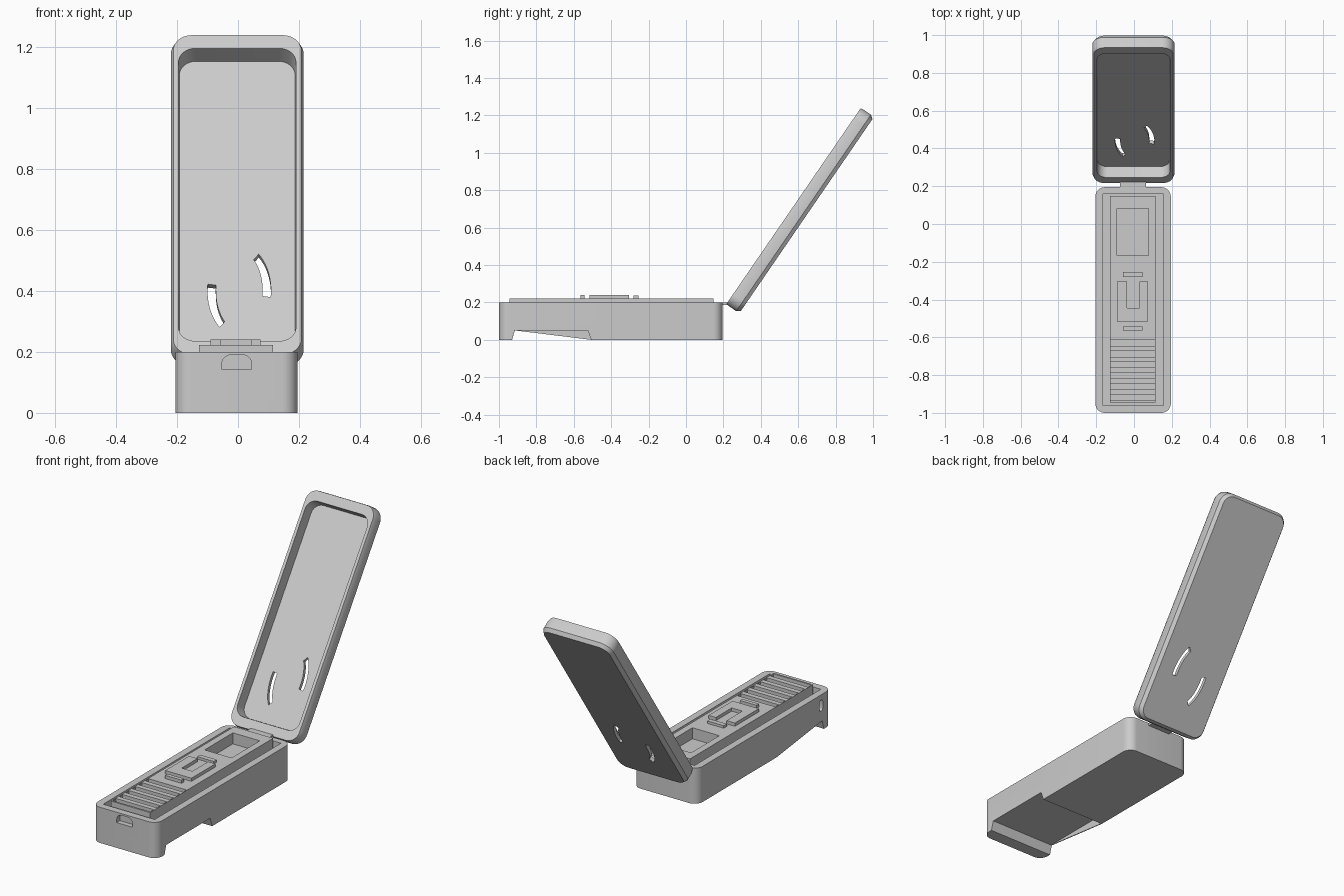
import bpy, bmesh, math

if "Cube" in bpy.data.objects:
    bpy.data.objects.remove(bpy.data.objects["Cube"])

def outline(x0, x1, y0, y1, r, n=8):
    # rounded rectangle, counter-clockwise
    pts = []
    for cx, cy, a in ((x1-r, y1-r, 0), (x0+r, y1-r, 90), (x0+r, y0+r, 180), (x1-r, y0+r, 270)):
        for i in range(n + 1):
            t = math.radians(a + 90 * i / n)
            pts.append((cx + r * math.cos(t), cy + r * math.sin(t)))
    return pts

def rect(x0, x1, y0, y1):
    return [(x0, y0), (x1, y0), (x1, y1), (x0, y1)]

def loft(name, rings):
    # join equal-length rings of 3D points and cap both ends
    bm = bmesh.new()
    loops = [[bm.verts.new(p) for p in ring] for ring in rings]
    for a, b in zip(loops, loops[1:]):
        for i in range(len(a)):
            j = (i + 1) % len(a)
            bm.faces.new((a[i], a[j], b[j], b[i]))
    bm.faces.new(loops[0][::-1])
    bm.faces.new(loops[-1])
    bmesh.ops.recalc_face_normals(bm, faces=bm.faces)
    me = bpy.data.meshes.new(name)
    bm.to_mesh(me)
    bm.free()
    ob = bpy.data.objects.new(name, me)
    bpy.context.collection.objects.link(ob)
    return ob

def prism(name, pts, a, b, axis='z'):
    place = {'x': lambda p, d: (d, p[0], p[1]),
             'y': lambda p, d: (p[0], d, p[1]),
             'z': lambda p, d: (p[0], p[1], d)}[axis]
    return loft(name, [[place(p, d) for p in pts] for d in (a, b)])

def activate(ob):
    bpy.ops.object.select_all(action='DESELECT')
    ob.select_set(True)
    bpy.context.view_layer.objects.active = ob

def cut(ob, cutter):
    cutter.hide_render = True
    m = ob.modifiers.new("cut", 'BOOLEAN')
    m.object = cutter
    m.solver = 'EXACT'
    activate(ob)
    bpy.ops.object.modifier_apply(modifier=m.name)
    bpy.data.objects.remove(cutter)

def smooth(ob):
    activate(ob)
    bpy.ops.object.shade_smooth_by_angle(angle=math.radians(25))

# base tray with a sunken top
base = prism("base", outline(-0.205, 0.195, -1.0, 0.195, 0.05), 0, 0.2)
cut(base, prism("tray_cut", rect(-0.165, 0.155, -0.96, 0.16), 0.16, 0.3))
# underside notch: ramp across the full width, deeper behind a thin left wall
cut(base, prism("ramp_cut", [(-0.931, -0.005), (-0.915, 0.05), (-0.50, -0.001), (-0.50, -0.005)],
                -0.3, 0.3, 'x'))
cut(base, prism("notch_cut", [(-0.932, -0.006), (-0.915, 0.0505), (-0.525, 0.0505), (-0.505, -0.006)],
                -0.2, 0.31, 'x'))
# front port with arched top
port = [(-0.053, 0.142), (0.045, 0.142)]
for i in range(7):
    t = math.radians(15 * i)
    port.append((0.015 + 0.03 * math.cos(t), 0.16 + 0.03 * math.sin(t)))
for i in range(7):
    t = math.radians(90 + 15 * i)
    port.append((-0.023 + 0.03 * math.cos(t), 0.16 + 0.03 * math.sin(t)))
cut(base, prism("port_cut", port, -1.1, -0.972, 'y'))
# small slot in the left side
cut(base, prism("side_slot_cut", outline(-0.92, -0.89, 0.11, 0.17, 0.01, 3), -0.3, -0.185, 'x'))
smooth(base)

# raised platform with a pocket and a ribbed area
platform = prism("platform", rect(-0.128, 0.115, -0.945, 0.148), 0.16, 0.222)
cut(platform, prism("pocket_cut", rect(-0.09, 0.077, -0.167, 0.083), 0.1, 0.3))
for i in range(6):
    y = -0.615 - 0.058 * i
    cut(platform, prism("groove_cut", rect(-0.124, 0.111, y - 0.03, y), 0.2, 0.3))

# clip block and its end bars
prism("clip_block", [(-0.09, -0.517), (0.073, -0.517), (0.073, -0.305), (0.028, -0.305),
                     (0.028, -0.445), (-0.038, -0.445), (-0.038, -0.305), (-0.09, -0.305)], 0.215, 0.24)
for name, y0, y1, z in (("front_bar", -0.565, -0.543, 0.24), ("rear_bar", -0.28, -0.253, 0.236)):
    prism(name, rect(-0.057, 0.045, y0, y1), 0.215, z)

# hinge strip
prism("hinge", rect(-0.075, 0.063, 0.185, 0.235), 0.185, 0.199)

# lid: chamfered shell lofted from the back face round to the inner floor
L = 1.273
rings = []
for inset, r, z in ((0.014, 0.052, -0.085), (0, 0.065, -0.065), (0, 0.065, -0.018), (0.008, 0.06, 0),
                    (0.025, 0.055, 0), (0.028, 0.055, -0.065)):
    e = inset if z < -0.06 and inset < 0.02 else inset * 2.2 if inset > 0.02 else inset * 0.3
    rings.append([(x, y, z) for x, y in outline(-0.22 + inset, 0.215 - inset, e, L - e, r)])
lid = loft("lid", rings)
# two opposed curved slots
for start in (172, -8):
    arc = []
    for a, b, steps in ((0.104, 0.184, range(11)), (0.077, 0.156, range(10, -1, -1))):
        for i in steps:
            t = math.radians(start + 6 * i)
            arc.append((0.004 + a * math.cos(t), 0.30 + b * math.sin(t)))
    cut(lid, prism("slot_cut", arc, -0.2, -0.03))
smooth(lid)
lid.location = (0, 0.215, 0.19)
lid.rotation_euler = (math.radians(55.56), 0, 0)
